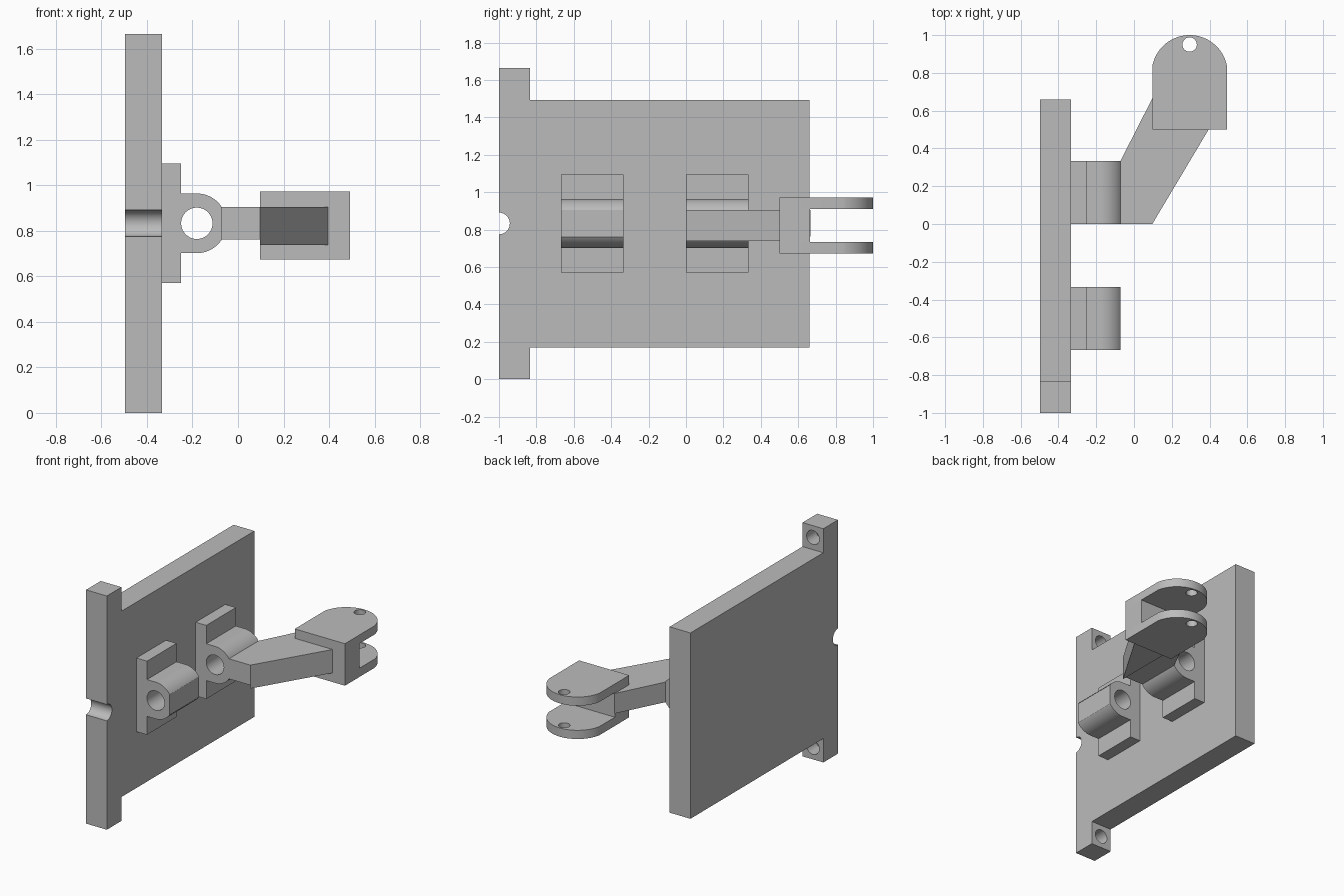
import bpy, bmesh, math
from mathutils import Vector

if "Cube" in bpy.data.objects:
    bpy.data.objects.remove(bpy.data.objects["Cube"], do_unlink=True)

grey = bpy.data.materials.new("plain grey")
grey.use_nodes = True
colour = (0.5, 0.5, 0.5, 1)
grey.diffuse_color = colour
grey.node_tree.nodes["Principled BSDF"].inputs["Base Color"].default_value = colour

# Maps profile coordinates (a, b) and extrusion distance d to space
PLACE = {
    "x": lambda a, b, d: Vector((d, a, b)),
    "y": lambda a, b, d: Vector((a, d, b)),
    "z": lambda a, b, d: Vector((a, b, d)),
}


def arc(ca, cb, r, start, end, n=24):
    angles = [math.radians(start + (end - start) * i / n) for i in range(n + 1)]
    return [(ca + r * math.cos(t), cb + r * math.sin(t)) for t in angles]


def prism(name, axis, profile, d0, d1):
    """Extrude a flat profile along an axis."""
    place = PLACE[axis]
    bm = bmesh.new()
    face = bm.faces.new([bm.verts.new(place(a, b, d0)) for a, b in profile])
    top = bmesh.ops.extrude_face_region(bm, geom=[face])["geom"]
    verts = [g for g in top if isinstance(g, bmesh.types.BMVert)]
    bmesh.ops.translate(bm, verts=verts, vec=place(0, 0, d1 - d0))
    bmesh.ops.recalc_face_normals(bm, faces=bm.faces)
    mesh = bpy.data.meshes.new(name)
    bm.to_mesh(mesh)
    bm.free()
    mesh.materials.append(grey)
    obj = bpy.data.objects.new(name, mesh)
    bpy.context.collection.objects.link(obj)
    return obj


def select(obj):
    bpy.ops.object.select_all(action="DESELECT")
    obj.select_set(True)
    bpy.context.view_layer.objects.active = obj


def drill(obj, axis, a, b, r, d0, d1):
    """Cut a round hole and remove the cutter."""
    cutter = prism("hole_cutter", axis, arc(a, b, r, 0, 360, 40)[:-1], d0, d1)
    cutter.hide_render = True
    mod = obj.modifiers.new("hole", "BOOLEAN")
    mod.operation, mod.solver, mod.object = "DIFFERENCE", "EXACT", cutter
    select(obj)
    bpy.ops.object.modifier_apply(modifier=mod.name)
    bpy.data.objects.remove(cutter, do_unlink=True)


def smooth(obj):
    select(obj)
    bpy.ops.object.shade_smooth_by_angle(angle=math.radians(25))


MID = 0.833          # height of the hinge line
WALL = -0.333        # inner face of the panel

# Panel with a tall front strip, edge notch and two blind sockets
panel = prism("panel", "x", [(-1, 0), (-0.835, 0), (-0.835, 0.17), (0.66, 0.17),
                             (0.66, 1.493), (-0.835, 1.493), (-0.835, 1.664), (-1, 1.664)],
              -0.497, WALL)
drill(panel, "x", -1, MID, 0.058, -0.6, -0.2)
for side in (-1, 1):
    drill(panel, "y", -0.415, MID + side * 0.747, 0.05, -0.94, -0.8)
smooth(panel)

# Hinge brackets: base pad and rounded knuckle trimmed flat at the tip
PIN, RAD, FLAT = -0.181, 0.131, 0.072
tip = math.degrees(math.asin(FLAT / RAD))
outline = ([(WALL, MID - 0.262), (-0.25, MID - 0.262), (-0.25, MID - RAD)]
           + arc(PIN, MID, RAD, -90, -tip) + arc(PIN, MID, RAD, tip, 90)
           + [(-0.25, MID + RAD), (-0.25, MID + 0.262), (WALL, MID + 0.262)])
for name, y in (("front_bracket", -0.667), ("rear_bracket", 0)):
    bracket = prism(name, "y", outline, y, y + 0.333)
    drill(bracket, "y", PIN, MID, 0.069, y - 0.1, y + 0.45)
    smooth(bracket)

# Cranked arm from the rear bracket to the fork
INNER = 0.097
prism("arm_root", "z", [(-0.072, 0), (INNER, 0), (INNER, 0.665), (-0.072, 0.333)],
      0.762, 0.905)
prism("arm_reach", "z", [(INNER, 0), (0.395, 0.5), (0.395, 0.64), (INNER, 0.64)],
      0.738, 0.905)

# Fork: solid heel with two rounded ears
CX, OUTER = 0.2945, 0.492
prism("fork_heel", "z", [(INNER, 0.5), (OUTER, 0.5), (OUTER, 0.662), (INNER, 0.662)],
      0.735, 0.91)
ear = [(INNER, 0.5), (OUTER, 0.5)] + arc(CX, 0.799, 0.201, 11, 169, 32)
for name, z in (("lower_ear", 0.673), ("upper_ear", 0.91)):
    plate = prism(name, "z", ear, z, z + 0.062)
    drill(plate, "z", CX, 0.95, 0.038, z - 0.1, z + 0.2)
    smooth(plate)
